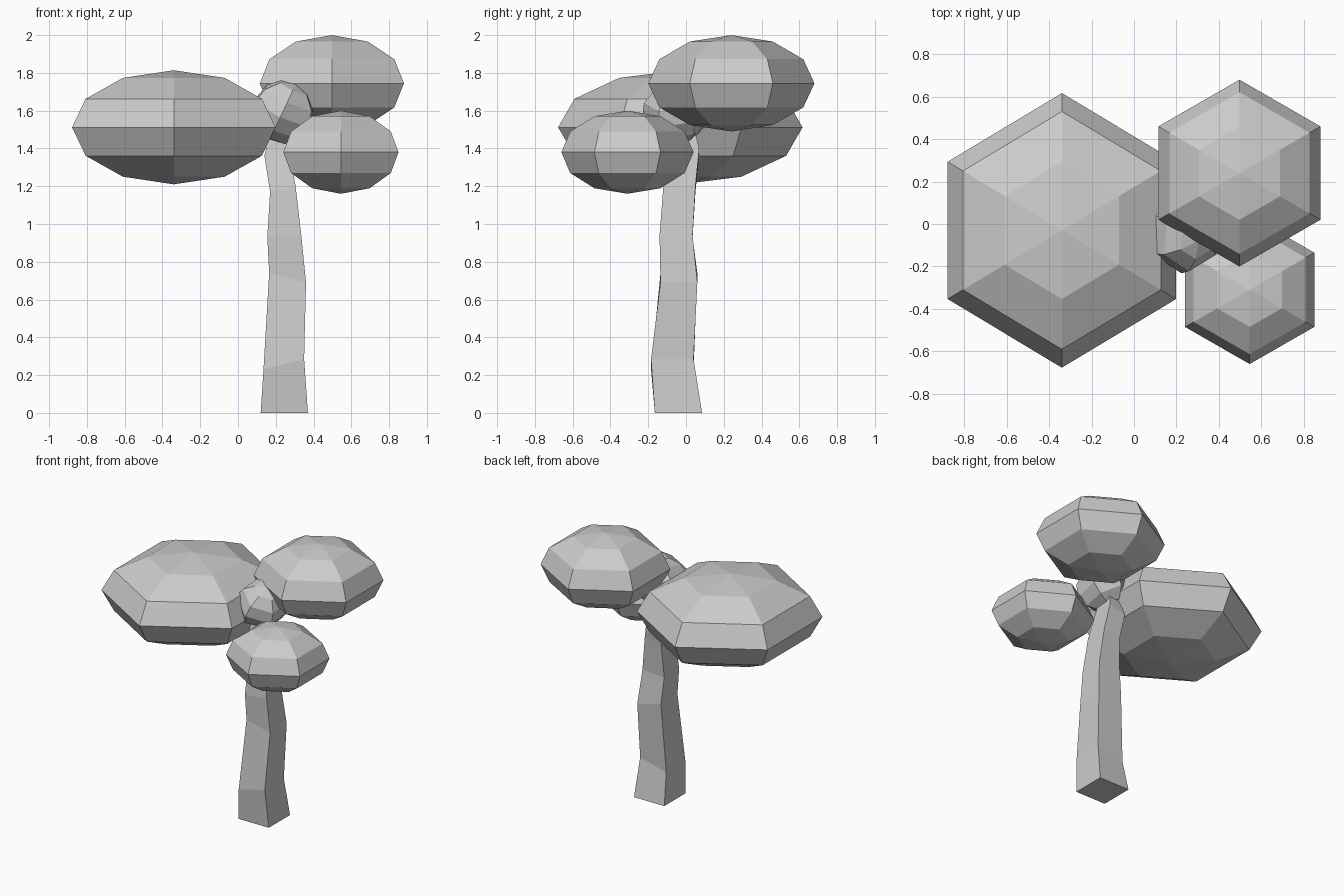
import bpy, bmesh, math
from mathutils import Matrix, Vector, Euler

if "Cube" in bpy.data.objects:
    bpy.data.objects.remove(bpy.data.objects["Cube"])

grey = bpy.data.materials.new("plain_grey")
grey.diffuse_color = (0.6, 0.6, 0.6, 1)
grey.use_nodes = True
grey.node_tree.nodes["Principled BSDF"].inputs["Base Color"].default_value = grey.diffuse_color


def make_object(name, bm):
    bmesh.ops.recalc_face_normals(bm, faces=bm.faces)
    mesh = bpy.data.meshes.new(name)
    bm.to_mesh(mesh)
    bm.free()
    mesh.materials.append(grey)
    obj = bpy.data.objects.new(name, mesh)
    bpy.context.collection.objects.link(obj)
    return obj


def foliage(name, centre, radii, tilt=(0, 0, 0)):
    """Squashed six-sided, flat-faced ball with corners towards +y and -y."""
    bm = bmesh.new()
    bmesh.ops.create_uvsphere(bm, u_segments=6, v_segments=6, radius=1)
    # Turn the ball if its corners lie along x
    if max(v.co.x for v in bm.verts) > 0.95:
        bmesh.ops.rotate(bm, verts=bm.verts, matrix=Matrix.Rotation(math.pi / 6, 3, 'Z'))
    turn = Euler([math.radians(a) for a in tilt]).to_matrix()
    for v in bm.verts:
        v.co = turn @ Vector(c * r for c, r in zip(v.co, radii)) + Vector(centre)
    return make_object(name, bm)


# Foliage clumps
foliage("large_foliage", (-0.34, -0.03, 1.512), (0.622, 0.647, 0.302))
foliage("upper_foliage", (0.497, 0.24, 1.745), (0.441, 0.44, 0.255))
foliage("lower_foliage", (0.545, -0.31, 1.38), (0.352, 0.35, 0.22))
foliage("small_foliage", (0.237, -0.05, 1.593), (0.182, 0.185, 0.165), (10, 25, 0))

# Trunk: bent square rings as (x0, x1, y0, y1, z at x0, z at x1)
rings = [
    (0.12, 0.37, -0.165, 0.085, 0.00, 0.00),
    (0.135, 0.35, -0.185, 0.04, 0.23, 0.285),
    (0.165, 0.36, -0.135, 0.06, 0.74, 0.69),
    (0.155, 0.335, -0.14, 0.035, 0.93, 0.94),
    (0.17, 0.305, -0.12, 0.05, 1.17, 1.20),
    (0.14, 0.27, -0.08, 0.07, 1.36, 1.40),
    (0.17, 0.25, -0.06, 0.04, 1.50, 1.52),
]
bm = bmesh.new()
loops = [[bm.verts.new(p) for p in ((x0, y0, za), (x1, y0, zb), (x1, y1, zb), (x0, y1, za))]
         for x0, x1, y0, y1, za, zb in rings]
for low, high in zip(loops, loops[1:]):
    for i in range(4):
        j = (i + 1) % 4
        bm.faces.new((low[i], low[j], high[j], high[i]))
bm.faces.new(loops[0][::-1])
bm.faces.new(loops[-1])
make_object("trunk", bm)
